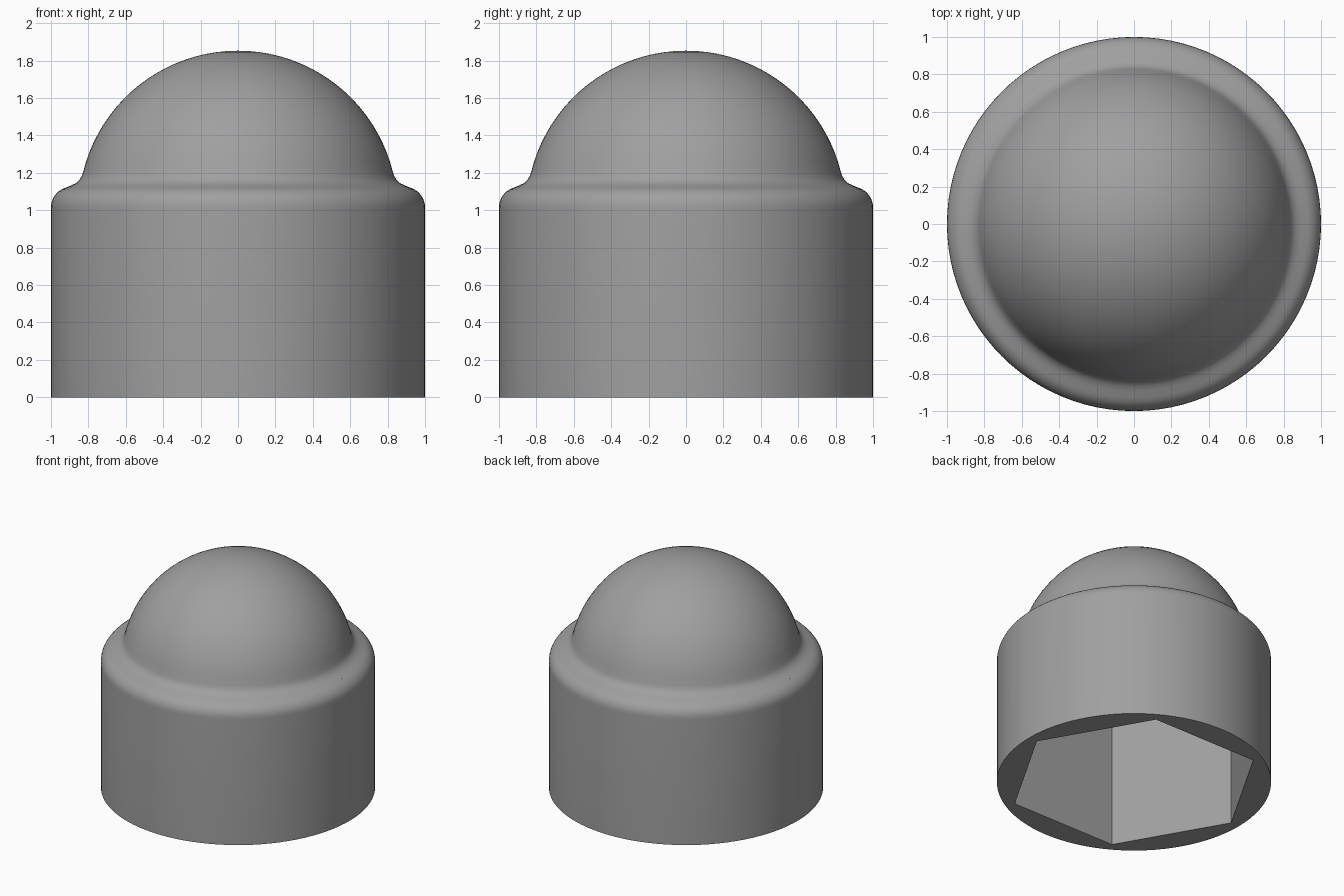
import bpy, bmesh
from math import sin, cos, pi, radians, asin

if "Cube" in bpy.data.objects:
    bpy.data.objects.remove(bpy.data.objects["Cube"])

SEG = 96            # divisible by 6 so the socket corners land on vertices
DOME_Z = 1.0        # centre height of both dome spheres
HEX_R, HEX_TOP = 0.925, 1.12
OUT_R, IN_R = 0.853, 0.77


def circle(r, z):
    return [(r * cos(2 * pi * i / SEG), r * sin(2 * pi * i / SEG), z) for i in range(SEG)]


def hexagon(r, z):
    """Hexagon with corners on the x axis, sampled with SEG points."""
    pts = []
    for i in range(SEG):
        a = 2 * pi * i / SEG
        rr = r * cos(pi / 6) / cos(a % (pi / 3) - pi / 6)
        pts.append((rr * cos(a), rr * sin(a), z))
    return pts


def dome(r, z_start, steps=20):
    """Rings of a sphere from z_start up to just below the pole."""
    a0 = asin((z_start - DOME_Z) / r)
    angles = [a0 + (pi / 2 - a0) * k / steps for k in range(steps)]
    return [circle(r * cos(a), DOME_Z + r * sin(a)) for a in angles]


# Outer skin: straight wall, rounded shoulder, concave fillet, dome
shoulder = [(1, 1.01)]
shoulder += [(0.89 + 0.11 * cos(radians(a)), 1.015 + 0.11 * sin(radians(a))) for a in range(10, 71, 10)]
shoulder += [(0.893, 1.132), (0.868, 1.144), (0.848, 1.162), (0.837, 1.18)]
outer = [circle(1, 0)] + [circle(r, z) for r, z in shoulder] + dome(OUT_R, 1.2)

# Inner skin: hexagonal socket, ledge, hollow dome
inner = [hexagon(HEX_R, 0), hexagon(HEX_R, HEX_TOP)] + dome(IN_R, HEX_TOP)

bm = bmesh.new()


def ring_verts(rings):
    return [[bm.verts.new(p) for p in ring] for ring in rings]


def bridge(a, b):
    for i in range(SEG):
        j = (i + 1) % SEG
        bm.faces.new((a[i], a[j], b[j], b[i]))


def close(ring, z):
    pole = bm.verts.new((0, 0, z))
    for i in range(SEG):
        bm.faces.new((ring[i], ring[(i + 1) % SEG], pole))


skins = [ring_verts(outer), ring_verts(inner)]
for rings, r in zip(skins, (OUT_R, IN_R)):
    for a, b in zip(rings, rings[1:]):
        bridge(a, b)
    close(rings[-1], DOME_Z + r)

# Flat bottom rim joining both skins
bridge(skins[1][0], skins[0][0])
bmesh.ops.recalc_face_normals(bm, faces=bm.faces)

mesh = bpy.data.meshes.new("nut_cap")
bm.to_mesh(mesh)
bm.free()
cap = bpy.data.objects.new("nut_cap", mesh)
bpy.context.collection.objects.link(cap)

# Dark grey plastic
grey = bpy.data.materials.new("grey_plastic")
grey.diffuse_color = (0.35, 0.35, 0.35, 1)
grey.use_nodes = True
grey.node_tree.nodes["Principled BSDF"].inputs["Base Color"].default_value = grey.diffuse_color
mesh.materials.append(grey)

bpy.context.view_layer.objects.active = cap
cap.select_set(True)
bpy.ops.object.shade_smooth_by_angle(angle=radians(30))
